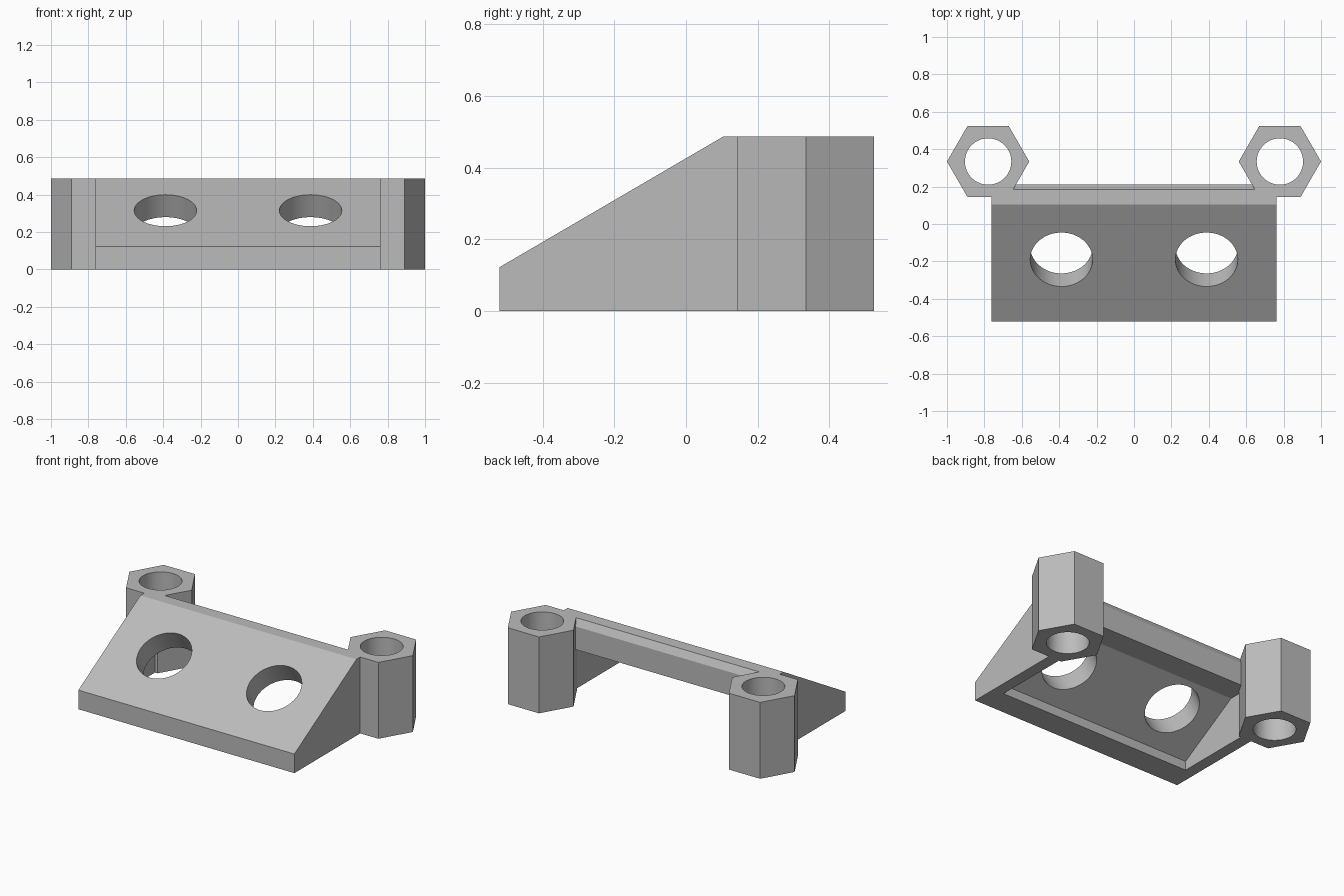
import bpy
import bmesh
import math
from mathutils import Matrix, Vector

if "Cube" in bpy.data.objects:
    bpy.data.objects.remove(bpy.data.objects["Cube"], do_unlink=True)

HEIGHT = 0.487
SLOPE = math.radians(30.3)
HEX_X, HEX_Y = 0.78, 0.334

grey = bpy.data.materials.new("plain_grey")
grey.use_nodes = True
grey.diffuse_color = (0.5, 0.5, 0.5, 1)
grey.node_tree.nodes["Principled BSDF"].inputs["Base Color"].default_value = (0.5, 0.5, 0.5, 1)


def add_object(name, bm):
    bmesh.ops.recalc_face_normals(bm, faces=bm.faces)
    mesh = bpy.data.meshes.new(name)
    bm.to_mesh(mesh)
    bm.free()
    mesh.materials.append(grey)
    obj = bpy.data.objects.new(name, mesh)
    bpy.context.collection.objects.link(obj)
    return obj


def extrude_profile(name, profile, half_width):
    """Extrude a side profile of (y, z) points along x."""
    bm = bmesh.new()
    face = bm.faces.new([bm.verts.new((-half_width, y, z)) for y, z in profile])
    out = bmesh.ops.extrude_face_region(bm, geom=[face])
    moved = [v for v in out["geom"] if isinstance(v, bmesh.types.BMVert)]
    bmesh.ops.translate(bm, verts=moved, vec=(2 * half_width, 0, 0))
    return add_object(name, bm)


def prism(name, sides, radius, depth, centre, tilt=0.0):
    bm = bmesh.new()
    turn = Matrix.Translation(Vector(centre)) @ Matrix.Rotation(tilt, 4, "X")
    bmesh.ops.create_cone(bm, cap_ends=True, segments=sides, radius1=radius,
                          radius2=radius, depth=depth, matrix=turn)
    # Put a corner of the prism on the x axis
    if sides == 6 and abs(max(v.co.x for v in bm.verts) - centre[0] - radius) > 0.001:
        bmesh.ops.rotate(bm, verts=bm.verts, cent=centre,
                         matrix=Matrix.Rotation(math.radians(30), 3, "Z"))
    return add_object(name, bm)


def combine(target, tool, operation):
    mod = target.modifiers.new(tool.name, "BOOLEAN")
    mod.operation = operation
    mod.solver = "EXACT"
    mod.object = tool
    bpy.context.view_layer.objects.active = target
    bpy.ops.object.modifier_apply(modifier=mod.name)
    bpy.data.objects.remove(tool, do_unlink=True)


# Sloped body with a bevelled rear edge
body = extrude_profile("sloped_bracket", [
    (-0.52, 0), (-0.52, 0.122), (0.105, HEIGHT), (0.185, HEIGHT),
    (0.21, 0.444), (0.21, 0)], 0.762)

# Hollow underside, open at the back
cavity = extrude_profile("cavity_cutter", [
    (-0.355, -0.1), (-0.355, 0.058), (0.055, 0.297), (0.4, 0.297), (0.4, -0.1)], 0.687)
combine(body, cavity, "DIFFERENCE")

for side in (-1, 1):
    # Hexagonal post with its upright bore
    centre = (side * HEX_X, HEX_Y, HEIGHT / 2)
    combine(body, prism("hex_post", 6, 0.22, HEIGHT, centre), "UNION")
    combine(body, prism("post_bore", 64, 0.124, 1, centre), "DIFFERENCE")
    # Hole square to the slope
    hole = prism("slope_hole", 64, 0.167, 0.6, (side * 0.388, -0.19, 0.315), SLOPE)
    combine(body, hole, "DIFFERENCE")

bpy.ops.object.select_all(action="DESELECT")
body.select_set(True)
bpy.context.view_layer.objects.active = body
bpy.ops.object.shade_smooth_by_angle(angle=math.radians(20))
